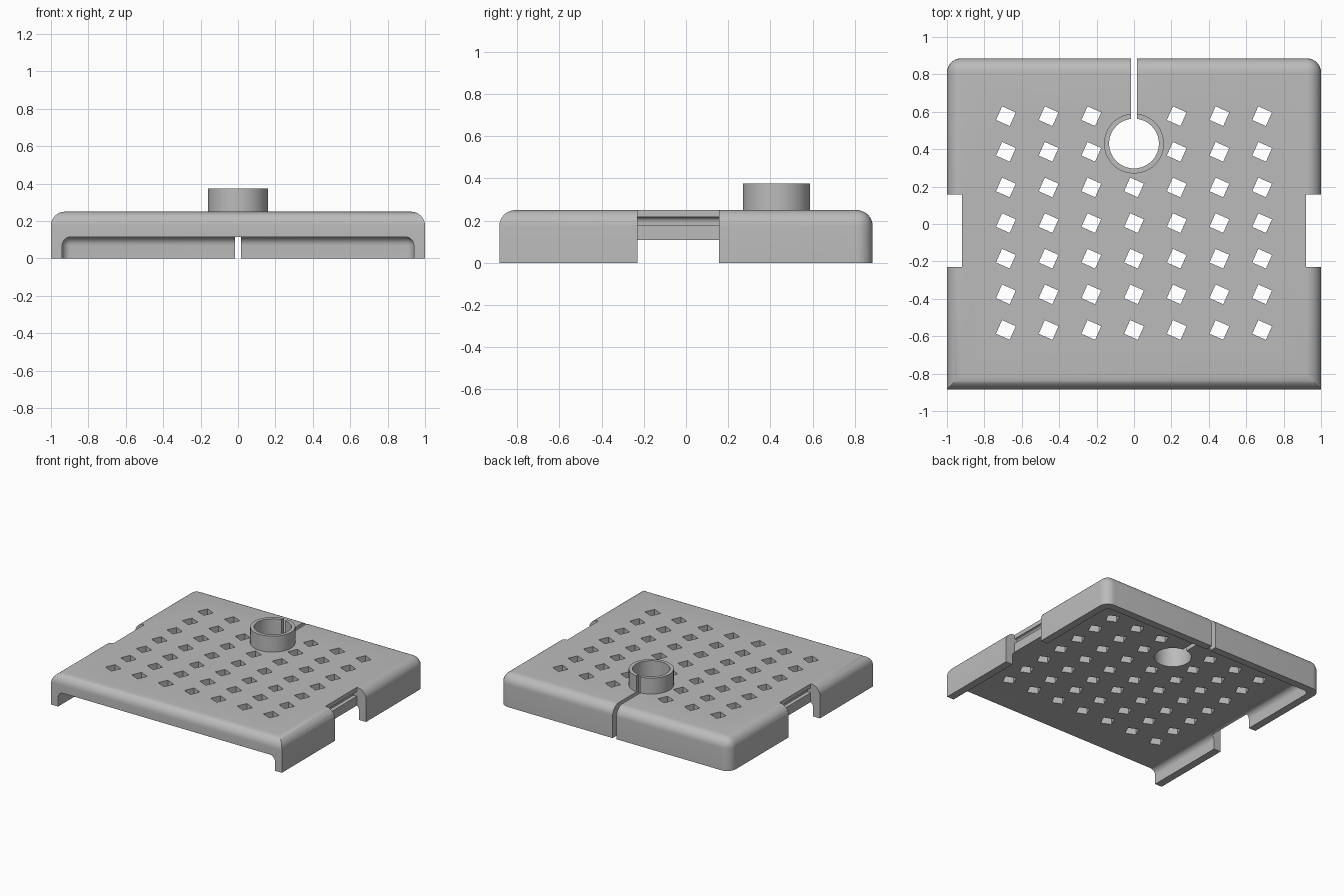
import bpy, bmesh
from math import radians
from mathutils import Matrix, Vector

default = bpy.data.objects.get("Cube")
if default:
    bpy.data.objects.remove(default, do_unlink=True)

grey = bpy.data.materials.new("plain grey")
grey.use_nodes = True
tone = (0.5, 0.5, 0.5, 1)
grey.diffuse_color = tone
grey.node_tree.nodes["Principled BSDF"].inputs["Base Color"].default_value = tone


def add_box(bm, lo, hi, turn=0):
    lo, hi = Vector(lo), Vector(hi)
    size = hi - lo
    place = (Matrix.Translation((lo + hi) / 2) @ Matrix.Rotation(turn, 4, "Z")
             @ Matrix.Diagonal((*size, 1)))
    bmesh.ops.create_cube(bm, size=1, matrix=place)


def add_cylinder(bm, radius, centre_y, low, high):
    place = Matrix.Translation((0, centre_y, (low + high) / 2))
    bmesh.ops.create_cone(bm, cap_ends=True, segments=64, radius1=radius,
                          radius2=radius, depth=high - low, matrix=place)


def round_edges(bm, radius, rule):
    edges = [e for e in bm.edges if rule(*(v.co for v in e.verts))]
    bmesh.ops.bevel(bm, geom=edges, offset=radius, offset_type="OFFSET",
                    segments=8, profile=0.5, affect="EDGES")


def finish(bm, name):
    mesh = bpy.data.meshes.new(name)
    bmesh.ops.recalc_face_normals(bm, faces=bm.faces)
    bm.to_mesh(mesh)
    bm.free()
    mesh.materials.append(grey)
    obj = bpy.data.objects.new(name, mesh)
    bpy.context.collection.objects.link(obj)
    return obj


def combine(target, tool, operation="DIFFERENCE"):
    mod = target.modifiers.new("combine", "BOOLEAN")
    mod.operation, mod.solver, mod.object = operation, "EXACT", tool
    tool.hide_render = True
    bpy.context.view_layer.objects.active = target
    bpy.ops.object.modifier_apply(modifier=mod.name)
    bpy.data.objects.remove(tool, do_unlink=True)


HALF_Y, TOP, CEILING = 0.885, 0.25, 0.115
RING_Y = 0.43


# Top rim and back uprights are rounded, front uprights stay sharp
def top_or_back(top, back, front_too):
    def rule(a, b):
        if a.z > top - 0.001 and b.z > top - 0.001:
            return front_too or max(a.y, b.y) > back - 0.001 or abs(a.y - b.y) > 0.1
        return a.y > back - 0.001 and b.y > back - 0.001 and abs(a.z - b.z) > 0.05
    return rule


# Tray body
bm = bmesh.new()
add_box(bm, (-1, -HALF_Y, 0), (1, HALF_Y, TOP))
round_edges(bm, 0.075, top_or_back(TOP, HALF_Y, True))
tray = finish(bm, "perforated_tray")

# Raised collar
bm = bmesh.new()
add_cylinder(bm, 0.16, RING_Y, 0.2, 0.375)
combine(tray, finish(bm, "collar"), "UNION")

# Underside hollow, open at the front
bm = bmesh.new()
add_box(bm, (-0.94, -1.2, -0.2), (0.94, 0.825, CEILING))
round_edges(bm, 0.045, top_or_back(CEILING, 0.825, False))
combine(tray, finish(bm, "hollow_cutter"))

# Collar bore and the slit running out to the back
bm = bmesh.new()
add_cylinder(bm, 0.133, RING_Y, -0.2, 0.6)
combine(tray, finish(bm, "bore_cutter"))
bm = bmesh.new()
add_box(bm, (-0.016, RING_Y, -0.3), (0.016, 1.2, 0.7))
combine(tray, finish(bm, "slit_cutter"))

# Side notches, each with a shallow groove rounded at its inner top
for side in (-1, 1):
    for name, inner, low, high in (("notch_cutter", 0.92, -0.2, 0.5),
                                   ("groove_cutter", 0.89, 0.18, 0.217)):
        bm = bmesh.new()
        xs = sorted((side * inner, side * 1.2))
        add_box(bm, (xs[0], -0.23, low), (xs[1], 0.157, high))
        if name == "groove_cutter":
            round_edges(bm, 0.025, lambda a, b: min(a.z, b.z) > high - 0.001
                        and max(abs(a.x), abs(b.x)) < inner + 0.001)
        combine(tray, finish(bm, name))

# Grid of turned square drain holes, leaving room for the collar
bm = bmesh.new()
for col in range(-3, 4):
    for row in range(-3, 4):
        if col == 0 and row > 1:
            continue
        x, y, h = col * 0.2283, 0.005 + row * 0.1905, 0.04
        add_box(bm, (x - h, y - h, 0), (x + h, y + h, 0.4), radians(-24))
combine(tray, finish(bm, "drain_hole_cutter"))

# Smooth rounded surfaces, crisp corners
bpy.ops.object.select_all(action="DESELECT")
tray.select_set(True)
bpy.context.view_layer.objects.active = tray
bpy.ops.object.shade_smooth_by_angle(angle=radians(30))
